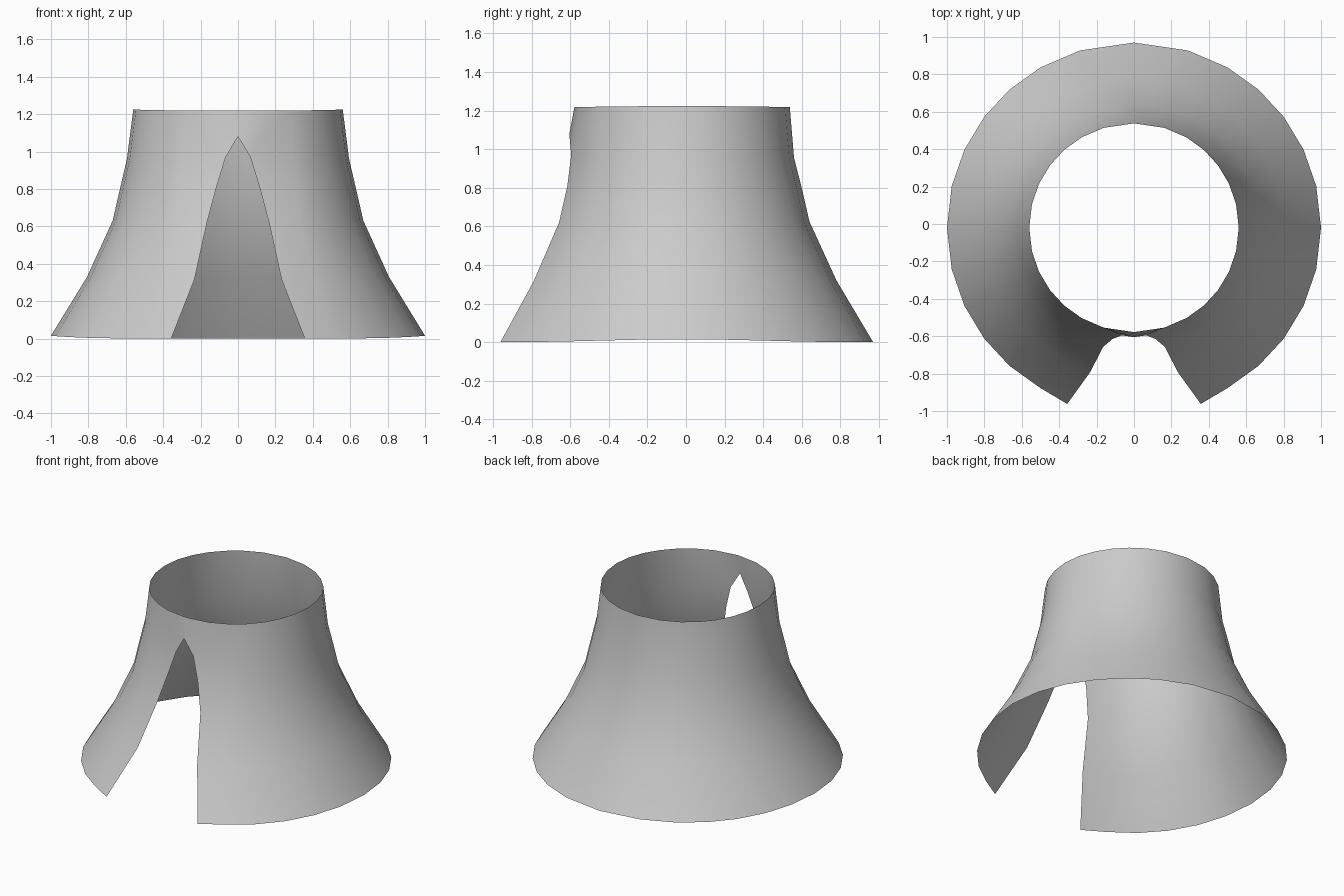
import bpy, bmesh
from math import sin, cos, radians

if "Cube" in bpy.data.objects:
    bpy.data.objects.remove(bpy.data.objects["Cube"])

# Flared profile: height, half width, half depth, lift at the sides
ROWS = [(0.0, 1.0, 0.99, 0.015), (0.32, 0.807, 0.80, 0.01), (0.625, 0.67, 0.66, 0.006),
        (0.80, 0.63, 0.62, 0.005), (0.955, 0.594, 0.58, 0.005), (1.22, 0.56, 0.558, 0.005)]
# Column angles from the back round to the front
BACK = [0, 16.8, 30, 41.8, 53.2, 65, 77]
ANGLES = BACK + [90] + [180 - a for a in BACK[:0:-1]]
# Edge of the front opening, bottom to top
SLIT = [(0.357, -0.962, 0.0), (0.233, -0.79, 0.315), (0.166, -0.658, 0.62),
        (0.115, -0.615, 0.81), (0.066, -0.595, 0.97)]

bm = bmesh.new()


def point(row, deg):
    z, rx, ry, lift = row
    s = sin(radians(deg))
    return bm.verts.new((rx * s, -0.02 + ry * cos(radians(deg)), z + lift * s ** 6))


# Half shell, back to front
cols = [[point(r, a) for r in ROWS] for a in ANGLES[:-1]]
cols.append([bm.verts.new(p) for p in SLIT] + [point(ROWS[-1], ANGLES[-1])])
for a, b in zip(cols, cols[1:]):
    for i in range(len(ROWS) - 1):
        bm.faces.new((b[i], a[i], a[i + 1], b[i + 1]))

# Bridge above the opening
apex = bm.verts.new((0, -0.605, 1.08))
top = bm.verts.new((0, -0.578, 1.22))
bm.faces.new((apex, cols[-1][-2], cols[-1][-1], top))

mesh = bpy.data.meshes.new("flared_shell")
bm.to_mesh(mesh)
bm.free()
shell = bpy.data.objects.new("flared_shell", mesh)
bpy.context.collection.objects.link(shell)
mesh.polygons.foreach_set("use_smooth", [True] * len(mesh.polygons))

# Mirrored other half
mirror = shell.modifiers.new("mirror", "MIRROR")
mirror.use_axis[0] = True
mirror.use_clip = True
mirror.merge_threshold = 0.001
